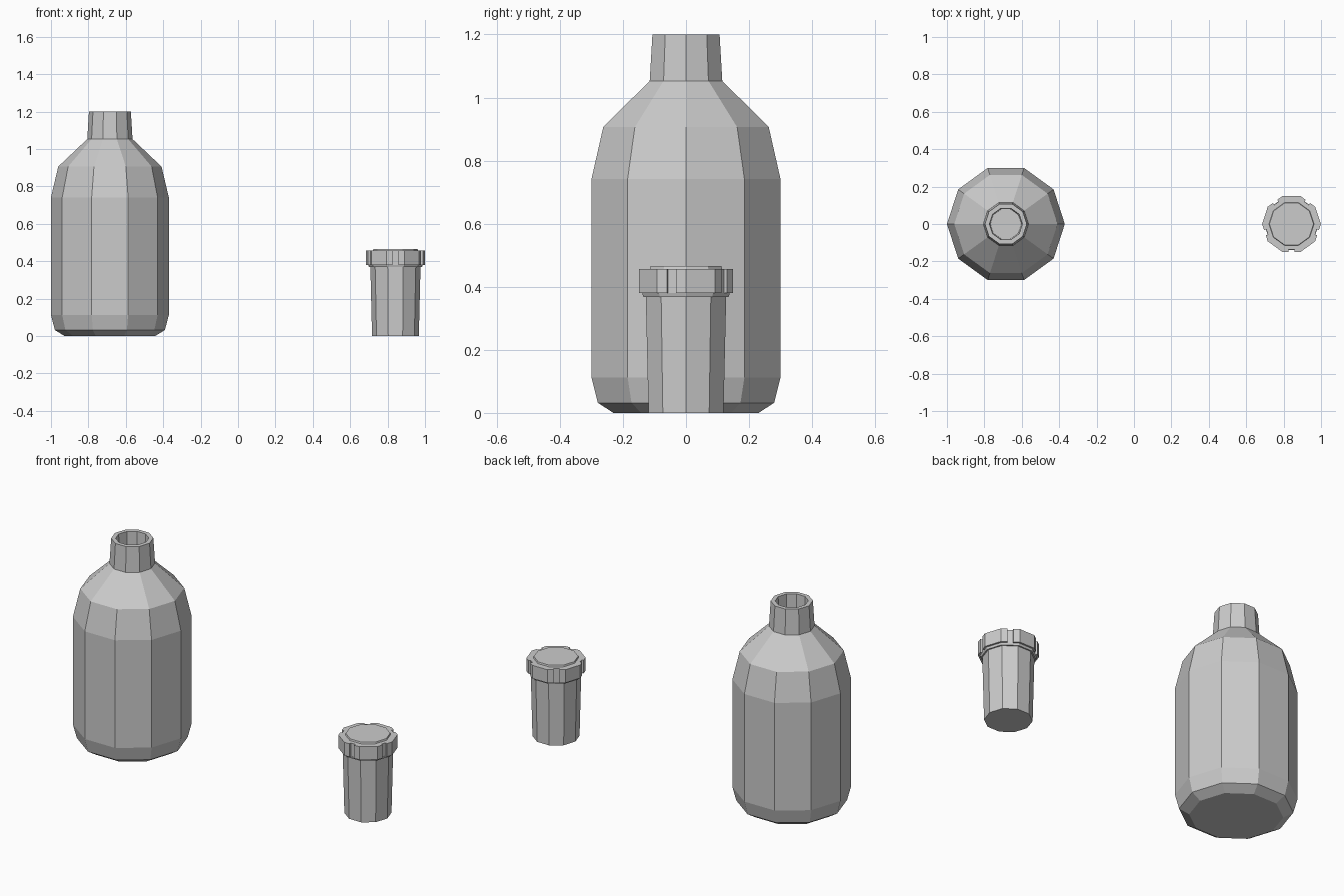
import bpy, bmesh
from math import cos, sin, pi

if "Cube" in bpy.data.objects:
    bpy.data.objects.remove(bpy.data.objects["Cube"])

SIDES = 10


def finish(name, bm, x):
    bmesh.ops.recalc_face_normals(bm, faces=bm.faces)
    mesh = bpy.data.meshes.new(name)
    bm.to_mesh(mesh)
    bm.free()
    obj = bpy.data.objects.new(name, mesh)
    obj.location.x = x
    bpy.context.collection.objects.link(obj)
    return obj


def loft(name, rings, x):
    """Skin a list of closed point loops and cap both ends."""
    bm = bmesh.new()
    loops = [[bm.verts.new(p) for p in ring] for ring in rings]
    n = len(loops[0])
    for a, b in zip(loops, loops[1:]):
        for i in range(n):
            j = (i + 1) % n
            bm.faces.new((a[i], a[j], b[j], b[i]))
    bm.faces.new(loops[0][::-1])
    bm.faces.new(loops[-1])
    return finish(name, bm, x)


def lathe(name, profile, x):
    """Ten-sided turned shape from (radius, height) pairs."""
    return loft(name, [[(r * cos(2 * pi * i / SIDES), r * sin(2 * pi * i / SIDES), z)
                        for i in range(SIDES)] for r, z in profile], x)


def notched_ring(r, z, half_width=0.015, depth=0.012):
    """Decagon with a small slot in the middle of every other face."""
    pts = []
    for i in range(SIDES):
        a = 2 * pi * i / SIDES
        pts.append((r * cos(a), r * sin(a), z))
        if i % 2:
            m = a + pi / SIDES
            apothem = r * cos(pi / SIDES)
            for t, d in ((-half_width, 0), (-half_width, depth),
                         (half_width, depth), (half_width, 0)):
                q = apothem - d
                pts.append((q * cos(m) - t * sin(m), q * sin(m) + t * cos(m), z))
    return pts


# Bottle with a recessed mouth
lathe("bottle", [(0.242, 0), (0.294, 0.032), (0.315, 0.112), (0.315, 0.742),
                 (0.276, 0.906), (0.121, 1.053), (0.112, 1.2),
                 (0.088, 1.2), (0.083, 1.06)], -0.685)

# Tapered cup with a small collar below the cap
CUP_X = 0.842
lathe("cup", [(0.125, 0), (0.134, 0.368), (0.142, 0.368), (0.146, 0.38),
              (0.13, 0.38)], CUP_X)

# Cap with grip notches and a raised disc on top
loft("cap", [notched_ring(0.157, 0.38), notched_ring(0.157, 0.457)], CUP_X)
lathe("cap_disc", [(0.121, 0.455), (0.118, 0.466)], CUP_X)
